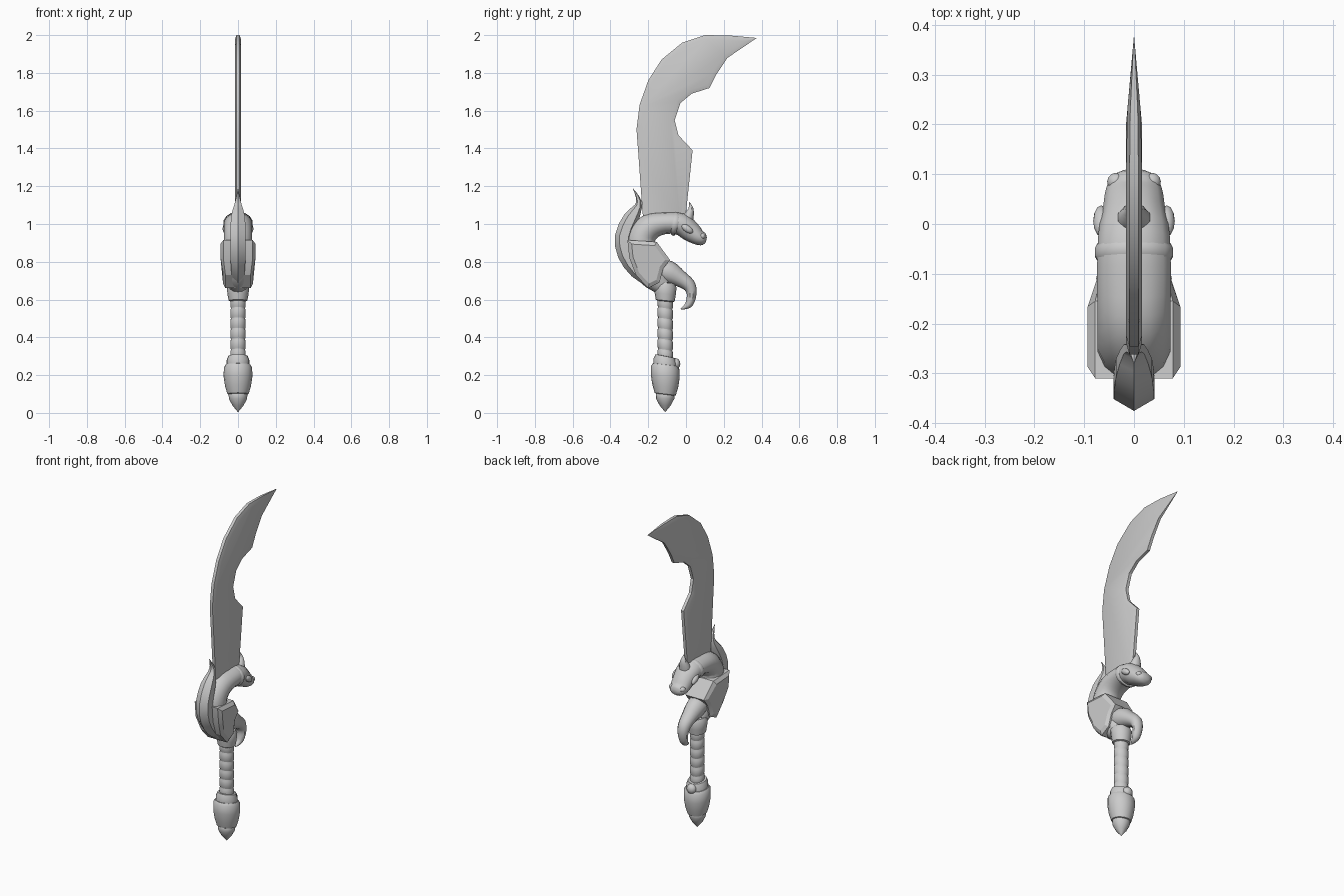
import bpy, bmesh, math
from mathutils import Vector

cube = bpy.data.objects.get("Cube")
if cube:
    bpy.data.objects.remove(cube)

grey = bpy.data.materials.new("plain grey")
grey.use_nodes = True
grey.diffuse_color = (0.6, 0.6, 0.6, 1)
grey.node_tree.nodes["Principled BSDF"].inputs["Base Color"].default_value = (0.6, 0.6, 0.6, 1)


def finish(name, bm, angle=40):
    bmesh.ops.recalc_face_normals(bm, faces=bm.faces)
    mesh = bpy.data.meshes.new(name)
    bm.to_mesh(mesh)
    bm.free()
    mesh.materials.append(grey)
    ob = bpy.data.objects.new(name, mesh)
    bpy.context.collection.objects.link(ob)
    bpy.ops.object.select_all(action='DESELECT')
    ob.select_set(True)
    bpy.context.view_layer.objects.active = ob
    bpy.ops.object.shade_smooth_by_angle(angle=math.radians(angle))
    return ob


def skin(bm, rings):
    """Join rings of vertices into a capped tube."""
    n = len(rings[0])
    for a, b in zip(rings, rings[1:]):
        for i in range(n):
            j = (i + 1) % n
            bm.faces.new((a[i], a[j], b[j], b[i]))
    bm.faces.new(rings[0])
    bm.faces.new(rings[-1])


def resample(keys, steps):
    """Catmull-Rom through key tuples."""
    keys = [Vector(k) for k in keys]
    out = []
    for i in range(len(keys) - 1):
        p0, p1, p2 = keys[max(i - 1, 0)], keys[i], keys[i + 1]
        p3 = keys[min(i + 2, len(keys) - 1)]
        for s in range(steps):
            t = s / steps
            out.append(p1 + (p2 - p0) * (t / 2)
                       + (p0 * 2 - p1 * 5 + p2 * 4 - p3) * (t * t / 2)
                       + (p1 * 3 - p0 - p2 * 3 + p3) * (t ** 3 / 2))
    return out + [keys[-1]]


def loft(name, keys, sides=14, steps=3, angle=40):
    """Tube along a side-plane path; keys are (y, z, radius in plane, radius in x)."""
    pts = resample(keys, steps)
    bm = bmesh.new()
    rings = []
    for i, p in enumerate(pts):
        d = pts[min(i + 1, len(pts) - 1)] - pts[max(i - 1, 0)]
        t = Vector((d[0], d[1])).normalized()
        ring = []
        for k in range(sides):
            a = 2 * math.pi * k / sides
            c = math.cos(a) * max(p[2], 0.001)
            ring.append(bm.verts.new((math.sin(a) * max(p[3], 0.001), p[0] - t.y * c, p[1] + t.x * c)))
        rings.append(ring)
    skin(bm, rings)
    return finish(name, bm, angle)


def lathe(name, profile, slant=0.0, sides=16, axis=-0.11):
    """Turned part; profile is (radius, z), slant tips its rings forward."""
    bm = bmesh.new()
    rings = []
    for r, z in profile:
        ring = []
        for k in range(sides):
            a = 2 * math.pi * k / sides
            y = math.sin(a) * r
            ring.append(bm.verts.new((math.cos(a) * r, axis + y, z + slant * y)))
        rings.append(ring)
    skin(bm, rings)
    return finish(name, bm, 35)


def plate(name, outline, half, rim, inset, angle=25):
    """Side-plane outline given thickness, with sloped margins down to a thin rim."""
    bm = bmesh.new()
    skin(bm, [[bm.verts.new((x, y, z)) for y, z in outline] for x in (-rim, rim)])
    bmesh.ops.recalc_face_normals(bm, faces=bm.faces)
    caps = [f for f in bm.faces if len(f.verts) == len(outline)]
    bmesh.ops.inset_individual(bm, faces=caps, thickness=inset, depth=half - rim, use_even_offset=True)
    return finish(name, bm, angle)


def blob(name, centre, size, tilt=0.0):
    bm = bmesh.new()
    bmesh.ops.create_uvsphere(bm, u_segments=12, v_segments=8, radius=1)
    c, s = math.cos(tilt), math.sin(tilt)
    for v in bm.verts:
        x, y, z = (a * b for a, b in zip(v.co, size))
        v.co = Vector((x, y * c - z * s, y * s + z * c)) + Vector(centre)
    return finish(name, bm, 50)


# Curved blade with a scalloped inner edge
blade = plate("blade", [
    (-0.22, 0.98), (-0.23, 1.06), (-0.25, 1.34), (-0.262, 1.5), (-0.246, 1.63),
    (-0.2, 1.76), (-0.13, 1.87), (-0.02, 1.96), (0.1, 2.0), (0.23, 1.998), (0.375, 1.985),
    (0.22, 1.88), (0.16, 1.79), (0.125, 1.72), (0.03, 1.69), (-0.03, 1.64), (-0.06, 1.55),
    (-0.04, 1.47), (0.035, 1.39), (0.0, 1.06), (-0.01, 0.98)], 0.016, 0.009, 0.022)
for v in blade.data.vertices:
    if v.co.y > 0.2:
        v.co.x *= max(0.05, (0.375 - v.co.y) / 0.175)

# Pommel, wrapped grip and collars
lathe("pommel_tip", [(0.001, 0.005), (0.03, 0.04), (0.048, 0.075), (0.05, 0.1), (0.04, 0.12)])
lathe("pommel_body", [(0.045, 0.095), (0.056, 0.1), (0.068, 0.14), (0.076, 0.19),
                      (0.075, 0.24), (0.065, 0.255), (0.04, 0.26)], -0.12)
lathe("pommel_ring", [(0.045, 0.24), (0.062, 0.25), (0.062, 0.275), (0.052, 0.3), (0.03, 0.302)], -0.2)
blob("pommel_knob", (0, -0.055, 0.26), (0.03, 0.025, 0.03))
wrap = []
for i in range(6):
    z = 0.28 + i * 0.055
    wrap += [(0.037, z), (0.041, z + 0.008), (0.041, z + 0.045), (0.037, z + 0.054)]
lathe("grip", wrap, -0.15)
lathe("grip_collar", [(0.04, 0.59), (0.05, 0.595), (0.056, 0.63), (0.06, 0.67), (0.05, 0.69)], -0.1)

# Beast-shaped guard: body, neck and head in one sweep
loft("neck_and_head", [
    (-0.12, 0.67, 0.05, 0.05), (-0.18, 0.74, 0.08, 0.07), (-0.23, 0.85, 0.085, 0.075),
    (-0.235, 0.93, 0.075, 0.075), (-0.19, 0.985, 0.07, 0.075), (-0.11, 1.005, 0.058, 0.076),
    (-0.03, 1.0, 0.06, 0.074), (0.025, 0.96, 0.055, 0.064), (0.065, 0.93, 0.042, 0.058),
    (0.095, 0.92, 0.032, 0.045), (0.108, 0.917, 0.012, 0.02)])
loft("neck_band", [(-0.075, 1.003, 0.055, 0.074), (-0.065, 1.002, 0.064, 0.08),
                   (-0.05, 1.0, 0.064, 0.08), (-0.04, 0.997, 0.054, 0.074)], steps=1)
loft("head_horn", [(0.0, 1.0, 0.035, 0.04), (0.015, 1.045, 0.027, 0.032),
                   (0.026, 1.08, 0.014, 0.018), (0.018, 1.115, 0.002, 0.002)], 10)
for side, label in ((1, "left"), (-1, "right")):
    blob(label + "_eye", (side * 0.066, 0.006, 0.975), (0.016, 0.036, 0.018), -0.6)
    blob(label + "_nostril", (side * 0.036, 0.085, 0.935), (0.018, 0.018, 0.016))

# Armoured shell around the body
shell = plate("body_shell", [
    (-0.31, 0.915), (-0.155, 0.905), (-0.085, 0.81), (-0.12, 0.765), (-0.14, 0.69),
    (-0.2, 0.66), (-0.265, 0.73), (-0.3, 0.82)], 0.093, 0.078, 0.02, 20)
for v in shell.data.vertices:
    if v.co.z < 0.75:
        v.co.x *= 0.85
    if v.co.y > -0.14:
        v.co.x *= 0.8

# Ridged crest down the front, ending in a horn
loft("front_crest", [
    (-0.17, 0.67, 0.02, 0.025), (-0.255, 0.75, 0.042, 0.04), (-0.312, 0.84, 0.05, 0.046),
    (-0.328, 0.935, 0.048, 0.047), (-0.29, 1.03, 0.042, 0.042), (-0.252, 1.095, 0.02, 0.024),
    (-0.255, 1.14, 0.01, 0.012), (-0.28, 1.187, 0.001, 0.001)], 6, 2, 30)

# Curled tail below the guard
loft("tail", [
    (-0.15, 0.76, 0.05, 0.055), (-0.095, 0.745, 0.062, 0.058), (-0.03, 0.71, 0.044, 0.046),
    (0.016, 0.675, 0.035, 0.038), (0.03, 0.63, 0.026, 0.032), (0.018, 0.58, 0.021, 0.024),
    (-0.005, 0.56, 0.012, 0.014), (-0.028, 0.55, 0.002, 0.002)], 10)
